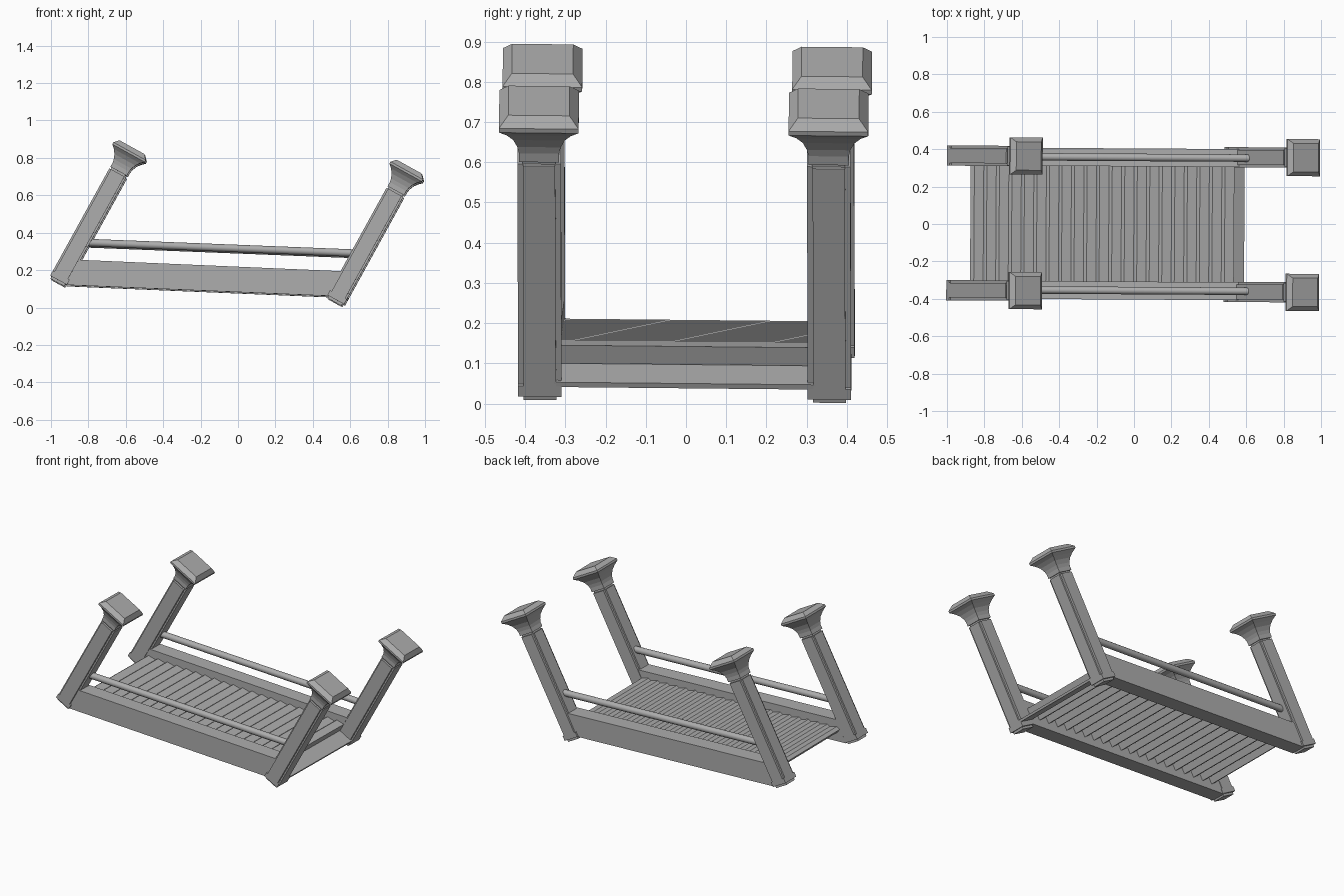
import bpy
import bmesh
import math
from mathutils import Vector

cube = bpy.data.objects.get("Cube")
if cube:
    bpy.data.objects.remove(cube, do_unlink=True)

grey = bpy.data.materials.new("stone grey")
grey.use_nodes = True
GREY = (0.42, 0.42, 0.42, 1)
grey.diffuse_color = GREY
grey.node_tree.nodes["Principled BSDF"].inputs["Base Color"].default_value = GREY

UP = Vector((0.483, 0, 0.876))       # leaning post axis
ACROSS = Vector((0.876, 0, -0.483))  # across the post, square to its axis


def settle(v):
    """Slight yaw and roll of the whole structure."""
    x, y, z = v
    return Vector((x + 0.006 * y, y - 0.006 * x, z - 0.01 * y))


def loft(bm, rings):
    """Skin a stack of point rings and close both ends."""
    loops = [[bm.verts.new(settle(p)) for p in r] for r in rings]
    n = len(loops[0])
    for a, b in zip(loops, loops[1:]):
        for i in range(n):
            j = (i + 1) % n
            bm.faces.new((a[i], a[j], b[j], b[i]))
    bm.faces.new(loops[0])
    bm.faces.new(loops[-1])


def finish(name, bm):
    bmesh.ops.recalc_face_normals(bm, faces=bm.faces)
    me = bpy.data.meshes.new(name)
    bm.to_mesh(me)
    bm.free()
    me.materials.append(grey)
    ob = bpy.data.objects.new(name, me)
    bpy.context.collection.objects.link(ob)
    return ob


def post_ring(base, half_p, half_y, t):
    return [base + ACROSS * (a * half_p) + Vector((0, b * half_y, 0)) + UP * t
            for a, b in ((-1, -1), (1, -1), (1, 1), (-1, 1))]


def extrude_xz(name, profiles, y0, y1):
    bm = bmesh.new()
    for prof in profiles:
        loft(bm, [[Vector((x, y, z)) for x, z in prof] for y in (y0, y1)])
    return finish(name, bm)


# Posts: notched shaft, foot, and flared cap
CAP = [(0.050, 0.665), (0.050, 0.69), (0.054, 0.71), (0.064, 0.735),
       (0.080, 0.757), (0.099, 0.775), (0.099, 0.787), (0.076, 0.812)]
for end, bx, bz in (("low", 0.525, 0.038), ("high", -0.957, 0.142)):
    for side, y in (("front", -0.36), ("back", 0.36)):
        base = Vector((bx, y, bz))
        bm = bmesh.new()
        for hp, hy, t0, t1 in ((0.042, 0.041, -0.014, 0.67),
                               (0.041, 0.054, 0.018, 0.655),
                               (0.051, 0.040, 0.0, 0.655),
                               (0.051, 0.054, 0.0, 0.03)):
            loft(bm, [post_ring(base, hp, hy, t) for t in (t0, t1)])
        finish(f"{end}_{side}_post", bm)
        bm = bmesh.new()
        loft(bm, [post_ring(base, h, h, t) for h, t in CAP])
        finish(f"{end}_{side}_post_cap", bm)

# Side stringers and round handrails
for side, s in (("front", -1), ("back", 1)):
    extrude_xz(f"{side}_stringer",
               [[(-0.92, 0.117), (-0.85, 0.251), (0.56, 0.19), (0.49, 0.058)]],
               s * 0.308, s * 0.404)
    a, b = Vector((-0.81, s * 0.356, 0.344)), Vector((0.63, s * 0.356, 0.287))
    bm = bmesh.new()
    ring = [Vector((0, math.cos(k * math.pi / 6), math.sin(k * math.pi / 6))) * 0.02
            for k in range(12)]
    loft(bm, [[c + r for r in ring] for c in (a, b)])
    rail = finish(f"{side}_handrail", bm)
    bpy.context.view_layer.objects.active = rail
    rail.select_set(True)
    bpy.ops.object.shade_smooth_by_angle(angle=math.radians(40))
    rail.select_set(False)

# Row of overlapping treads
TREAD = [(0, 0), (-0.05, 0.014), (-0.07, 0.0), (-0.055, -0.022), (-0.025, -0.045)]
treads = [[(0.535 - 0.067 * i + x, 0.142 + 0.0026 * i + z) for x, z in TREAD]
          for i in range(21)]
extrude_xz("treads", treads, -0.315, 0.315)

# Landing board between the low posts
extrude_xz("landing_board",
           [[(0.505, 0.097), (0.59, 0.05), (0.583, 0.038), (0.498, 0.085)]],
           -0.325, 0.325)
